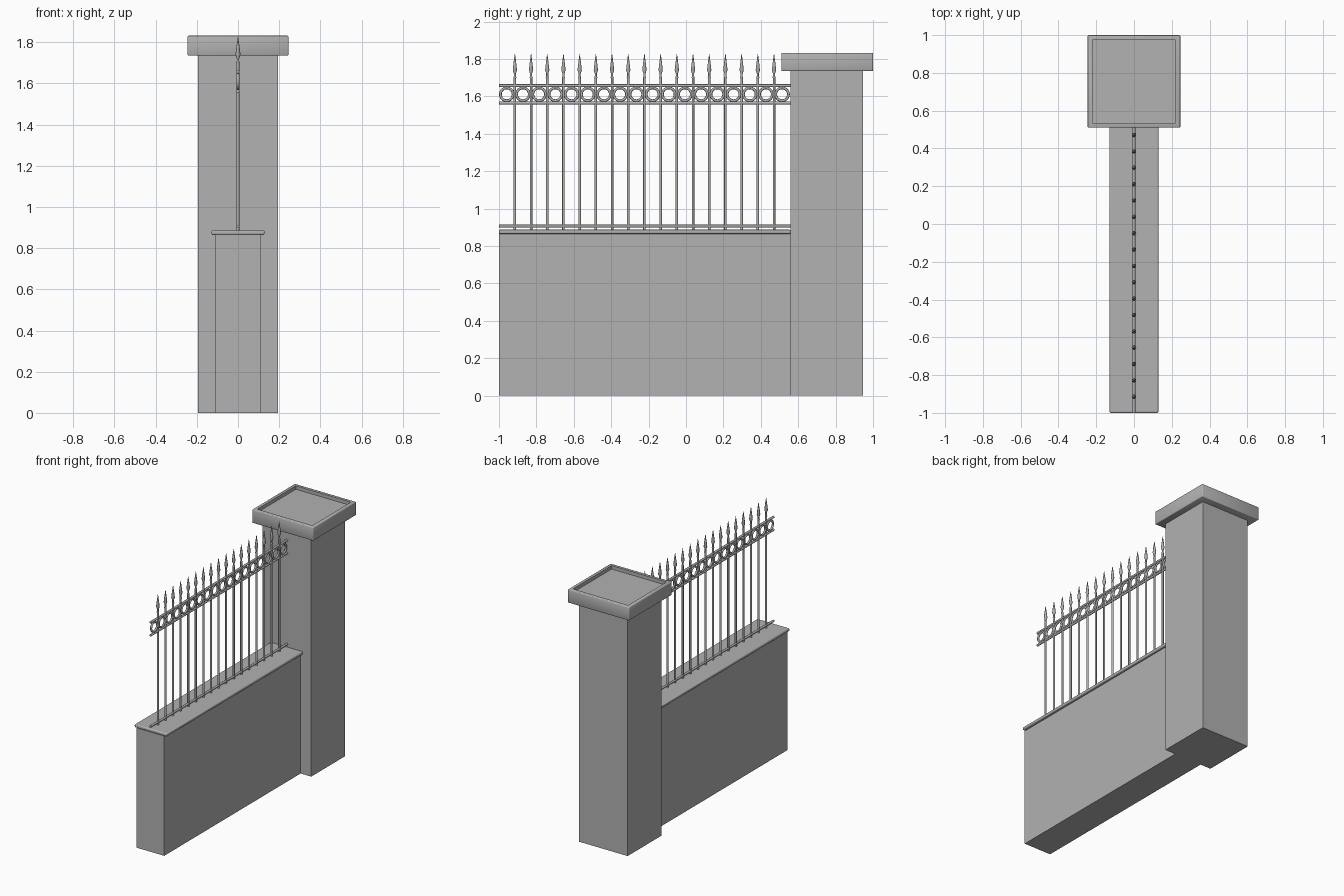
import bpy, bmesh, math
from mathutils import Matrix, Vector

cube = bpy.data.objects.get("Cube")
if cube:
    bpy.data.objects.remove(cube, do_unlink=True)

GREY = (0.445, 0.445, 0.445, 1)
mat = bpy.data.materials.new("stone_grey")
mat.use_nodes = True
mat.diffuse_color = GREY
mat.node_tree.nodes["Principled BSDF"].inputs["Base Color"].default_value = GREY


def finish(name, bm, smooth=False):
    bmesh.ops.recalc_face_normals(bm, faces=bm.faces)
    mesh = bpy.data.meshes.new(name)
    bm.to_mesh(mesh)
    bm.free()
    mesh.materials.append(mat)
    obj = bpy.data.objects.new(name, mesh)
    bpy.context.collection.objects.link(obj)
    if smooth:
        bpy.ops.object.select_all(action='DESELECT')
        obj.select_set(True)
        bpy.context.view_layer.objects.active = obj
        bpy.ops.object.shade_smooth_by_angle(angle=math.radians(50))
    return obj


def box(half_x, y0, y1, z0, z1):
    bm = bmesh.new()
    size = Matrix.Diagonal((2 * half_x, y1 - y0, z1 - z0, 1))
    place = Matrix.Translation((0, (y0 + y1) / 2, (z0 + z1) / 2))
    bmesh.ops.create_cube(bm, size=1, matrix=place @ size)
    return bm


def add_bevel(obj, width):
    mod = obj.modifiers.new("soft_edges", 'BEVEL')
    mod.width = width
    mod.segments = 3
    mod.limit_method = 'ANGLE'


def lathe(bm, profile, y, sides=10):
    # Revolve (radius, height) pairs around a vertical axis at y
    rings = []
    for r, z in profile:
        rings.append([bm.verts.new((r * math.cos(a), y + r * math.sin(a), z))
                      for a in (2 * math.pi * i / sides for i in range(sides))])
    for low, high in zip(rings, rings[1:]):
        for i in range(sides):
            j = (i + 1) % sides
            bm.faces.new((low[i], low[j], high[j], high[i]))
    bm.faces.new(rings[0][::-1])
    bm.faces.new(rings[-1])


def torus(bm, centre, major, minor, around=28, tube=8):
    grid = []
    for i in range(around):
        a = 2 * math.pi * i / around
        out = Vector((0, math.cos(a), math.sin(a)))
        row = []
        for k in range(tube):
            b = 2 * math.pi * k / tube
            p = centre + out * (major + minor * math.cos(b))
            row.append(bm.verts.new(p + Vector((minor * math.sin(b), 0, 0))))
        grid.append(row)
    for i in range(around):
        for k in range(tube):
            a, b = grid[i], grid[(i + 1) % around]
            m = (k + 1) % tube
            bm.faces.new((a[k], b[k], b[m], a[m]))


# Masonry: pillar, low wall and its rounded coping
finish("pillar", box(0.195, 0.558, 0.945, 0, 1.735))
finish("wall", box(0.11, -1, 0.56, 0, 0.866))
coping = finish("wall_coping", box(0.129, -1, 0.56, 0.865, 0.887), True)
add_bevel(coping, 0.007)

# Pillar cap with a sunken panel in its top
bm = box(0.245, 0.51, 1.0, 1.735, 1.832)
bm.faces.ensure_lookup_table()
top = max(bm.faces, key=lambda f: f.calc_center_median().z)
bmesh.ops.inset_region(bm, faces=[top], thickness=0.035)
panel = bmesh.ops.extrude_face_region(bm, geom=[top])["geom"]
bmesh.ops.delete(bm, geom=[top], context='FACES_ONLY')
bmesh.ops.translate(bm, vec=(0, 0, -0.025),
                    verts=[v for v in panel if isinstance(v, bmesh.types.BMVert)])
# Soften only the outer edges of the cap
outer = [e for e in bm.edges if all(abs(v.co.x) > 0.24 for v in e.verts)]
bmesh.ops.bevel(bm, geom=outer, offset=0.005, segments=2, profile=0.5, affect='EDGES')
finish("pillar_cap", bm, True)

# Horizontal rails
for name, z in (("lower_rail", 0.906), ("middle_rail", 1.564), ("upper_rail", 1.657)):
    bm = bmesh.new()
    turn = Matrix.Translation((0, -0.22, z)) @ Matrix.Rotation(math.pi / 2, 4, 'X')
    bmesh.ops.create_cone(bm, cap_ends=True, segments=12, radius1=0.008,
                          radius2=0.008, depth=1.56, matrix=turn)
    finish(name, bm, True)

# Upright bars with spear tips
STEP = 0.0866
FIRST = -0.915
bars, tips = bmesh.new(), bmesh.new()
spear = [(0.006, 1.695), (0.009, 1.70), (0.006, 1.708), (0.006, 1.722),
         (0.012, 1.74), (0.008, 1.775), (0.001, 1.826)]
for i in range(17):
    y = FIRST + i * STEP
    lathe(bars, [(0.007, 0.884), (0.007, 1.697)], y)
    lathe(tips, spear, y)
finish("fence_bars", bars, True)
finish("spear_tips", tips, True)

# Decorative rings between the two upper rails
rings = bmesh.new()
for i in range(18):
    torus(rings, Vector((0, FIRST + (i - 0.5) * STEP, 1.611)), 0.034, 0.0072)
finish("fence_rings", rings, True)
